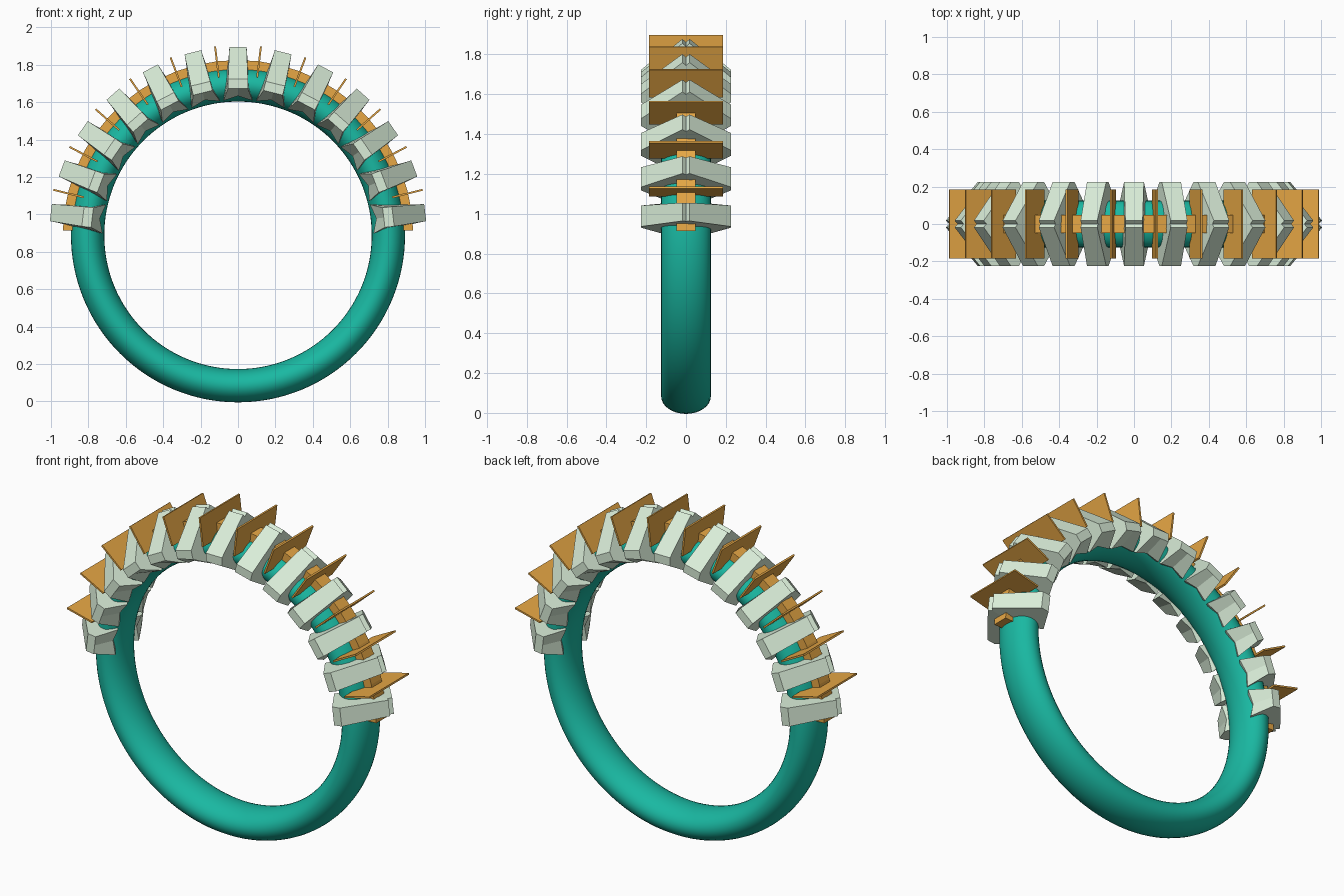
import bpy, math
from mathutils import Matrix

if "Cube" in bpy.data.objects:
    bpy.data.objects.remove(bpy.data.objects["Cube"])

CZ = 0.888                      # height of the ring centre
STEP = math.radians(360 / 26)   # spacing between stones


def material(name, rgb):
    m = bpy.data.materials.new(name)
    m.diffuse_color = (*rgb, 1)
    m.use_nodes = True
    m.node_tree.nodes["Principled BSDF"].inputs["Base Color"].default_value = m.diffuse_color
    return m


TEAL = material("teal", (0.01, 0.48, 0.36))
GOLD = material("gold", (0.80, 0.39, 0.06))
PALE = material("pale_green", (0.70, 0.85, 0.69))


def make(name, verts, faces, mat, matrix=None):
    me = bpy.data.meshes.new(name)
    me.from_pydata(verts, [], faces)
    me.materials.append(mat)
    ob = bpy.data.objects.new(name, me)
    bpy.context.collection.objects.link(ob)
    if matrix:
        ob.matrix_world = matrix
    return ob


def sweep(name, section, a0, a1, steps, mat, closed):
    """Sweep a (radius, y) section around the ring axis."""
    n = len(section)
    rows = steps if closed else steps + 1
    verts = []
    for i in range(rows):
        a = a0 + (a1 - a0) * i / steps
        verts += [(r * math.cos(a), y, CZ + r * math.sin(a)) for r, y in section]
    faces = []
    for i in range(steps):
        j = (i + 1) % rows
        faces += [(i * n + k, i * n + (k + 1) % n, j * n + (k + 1) % n, j * n + k)
                  for k in range(n)]
    if not closed:
        faces += [tuple(reversed(range(n))), tuple(range((rows - 1) * n, rows * n))]
    return make(name, verts, faces, mat)


def radial(angle):
    """Local z points outward at this angle from the top, local x along the ring."""
    return Matrix.Translation((0, 0, CZ)) @ Matrix.Rotation(angle, 4, 'Y')


# Smooth oval band
oval = [(0.804 + 0.089 * math.cos(t), 0.125 * math.sin(t))
        for t in (2 * math.pi * k / 32 for k in range(32))]
band = sweep("band", oval, 0, 2 * math.pi, 128, TEAL, True)
for p in band.data.polygons:
    p.use_smooth = True

# Gold strip along the upper half
strip = [(0.86, -0.047), (0.937, -0.047), (0.937, 0.047), (0.86, 0.047)]
sweep("gold_strip", strip, math.radians(1.6), math.radians(178.4), 26, GOLD, False)

# Chevron stones: (y, radius, half width, radius at mid layer)
half = [(0.018, 1.008, 0.046, 1.008), (0.225, 0.835, 0.053, 0.835),
        (0.225, 0.785, 0.053, 0.785), (0.11, 0.72, 0.078, 0.745)]
profile = ([(0, 0.99, 0.046, 0.99)] + half + [(0, 0.80, 0.06, 0.80)]
           + [(-y, r, w, m) for y, r, w, m in reversed(half)])
N = len(profile)
stone_verts = ([(-w, y, r) for y, r, w, m in profile]
               + [(0, y, m) for y, r, w, m in profile]
               + [(w, y, r) for y, r, w, m in profile])
stone_faces = [(l * N + k, (l + 1) * N + k, (l + 1) * N + (k + 1) % N, l * N + (k + 1) % N)
               for l in range(2) for k in range(N)]
# End caps, split into convex halves along the middle
stone_faces = [tuple(reversed(f)) for f in stone_faces]
for base, flip in ((0, False), (2 * N, True)):
    for loop in ((0, 1, 2, 3, 4, 5), (5, 6, 7, 8, 9, 0)):
        f = [base + k for k in loop]
        stone_faces.append(tuple(f if not flip else f[::-1]))
for i in range(-6, 7):
    ob = make(f"stone_{i + 7}", stone_verts, stone_faces, PALE, radial(i * STEP))
    bpy.context.view_layer.objects.active = ob
    bpy.ops.object.mode_set(mode='EDIT')
    bpy.ops.mesh.select_all(action='SELECT')
    bpy.ops.mesh.normals_make_consistent(inside=False)
    bpy.ops.object.mode_set(mode='OBJECT')

# Thin gold blades between the stones
for i in range(12):
    bpy.ops.mesh.primitive_cube_add(size=1)
    ob = bpy.context.object
    ob.name = f"blade_{i + 1}"
    ob.data.transform(Matrix.Translation((0, 0, 0.933)) @ Matrix.Diagonal((0.010, 0.37, 0.168, 1)))
    ob.matrix_world = radial((i - 5.5) * STEP)
    ob.data.materials.append(GOLD)
